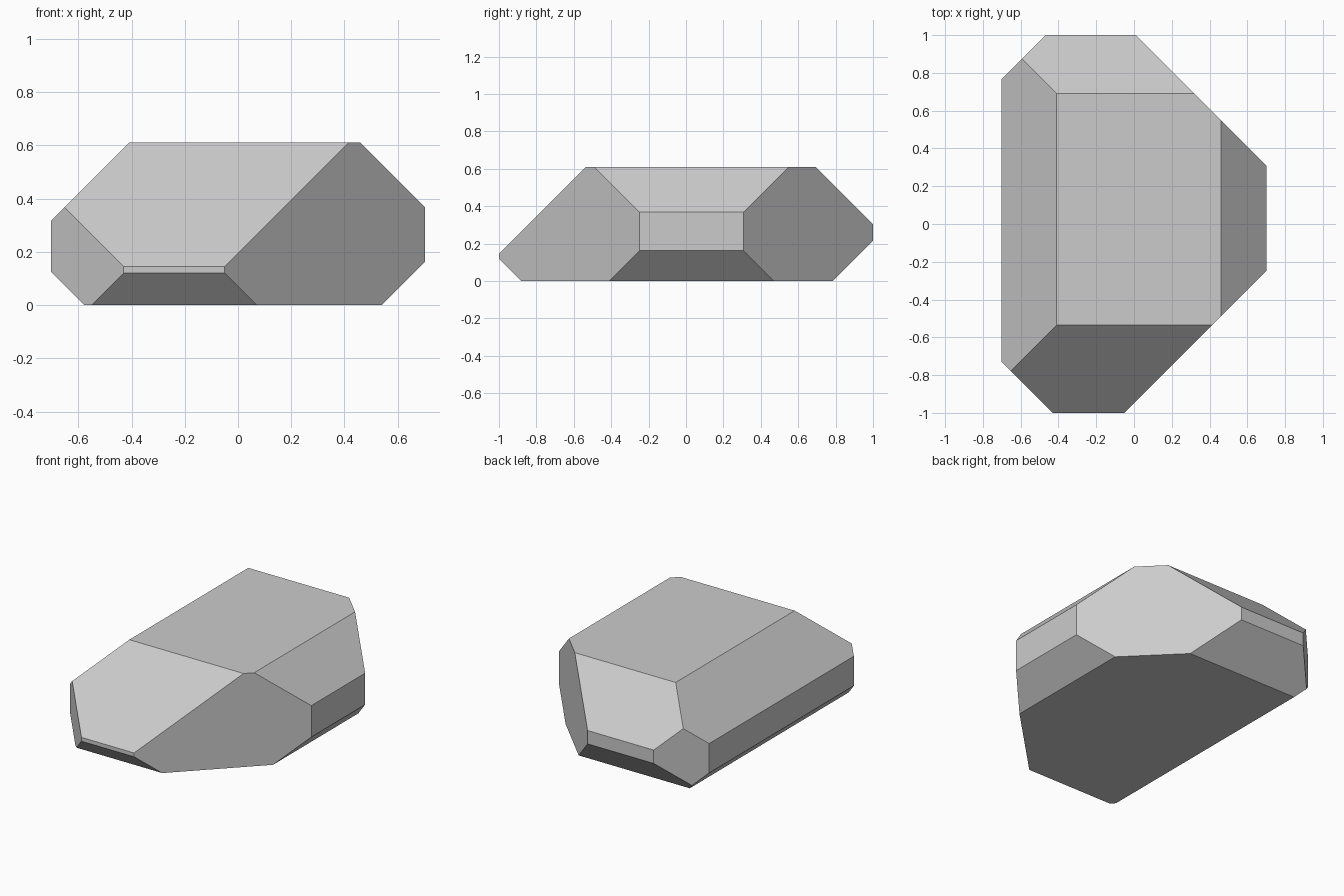
import bpy
import bmesh
from mathutils import Matrix, Vector

if "Cube" in bpy.data.objects:
    bpy.data.objects.remove(bpy.data.objects["Cube"])

WIDTH, LENGTH, HEIGHT = 1.405, 2.0, 0.61

# 45-degree chamfers: (normal direction, limit of the dot product with it)
CHAMFERS = [
    # vertical corners
    ((1, 1, 0), 1.01), ((1, -1, 0), 0.95), ((-1, 1, 0), 1.467), ((-1, -1, 0), 1.43),
    # right and left edges, upper then lower
    ((1, 0, 1), 1.07), ((-1, 0, 1), 1.02), ((1, 0, -1), 0.54), ((-1, 0, -1), 0.577),
    # back and front edges, upper then lower
    ((0, 1, 1), 1.302), ((0, -1, 1), 1.145), ((0, 1, -1), 0.785), ((0, -1, -1), 0.88),
]


def chamfer(bm, normal, limit):
    """Slice off everything beyond the plane and cap the opening."""
    n = Vector(normal)
    cut = bmesh.ops.bisect_plane(
        bm, geom=bm.verts[:] + bm.edges[:] + bm.faces[:], dist=1e-5,
        plane_co=n * limit / n.length_squared, plane_no=n, clear_outer=True)
    edges = [e for e in cut["geom_cut"] if isinstance(e, bmesh.types.BMEdge)]
    bmesh.ops.edgeloop_fill(bm, edges=edges)


# Block with every edge cut at its own depth
bm = bmesh.new()
bmesh.ops.create_cube(bm, size=1, matrix=Matrix.Translation((0, 0, HEIGHT / 2))
                      @ Matrix.Diagonal((WIDTH, LENGTH, HEIGHT, 1)))
for normal, limit in CHAMFERS:
    chamfer(bm, normal, limit)
bmesh.ops.recalc_face_normals(bm, faces=bm.faces[:])

mesh = bpy.data.meshes.new("faceted_rock")
bm.to_mesh(mesh)
bm.free()
rock = bpy.data.objects.new("faceted_rock", mesh)
bpy.context.collection.objects.link(rock)
